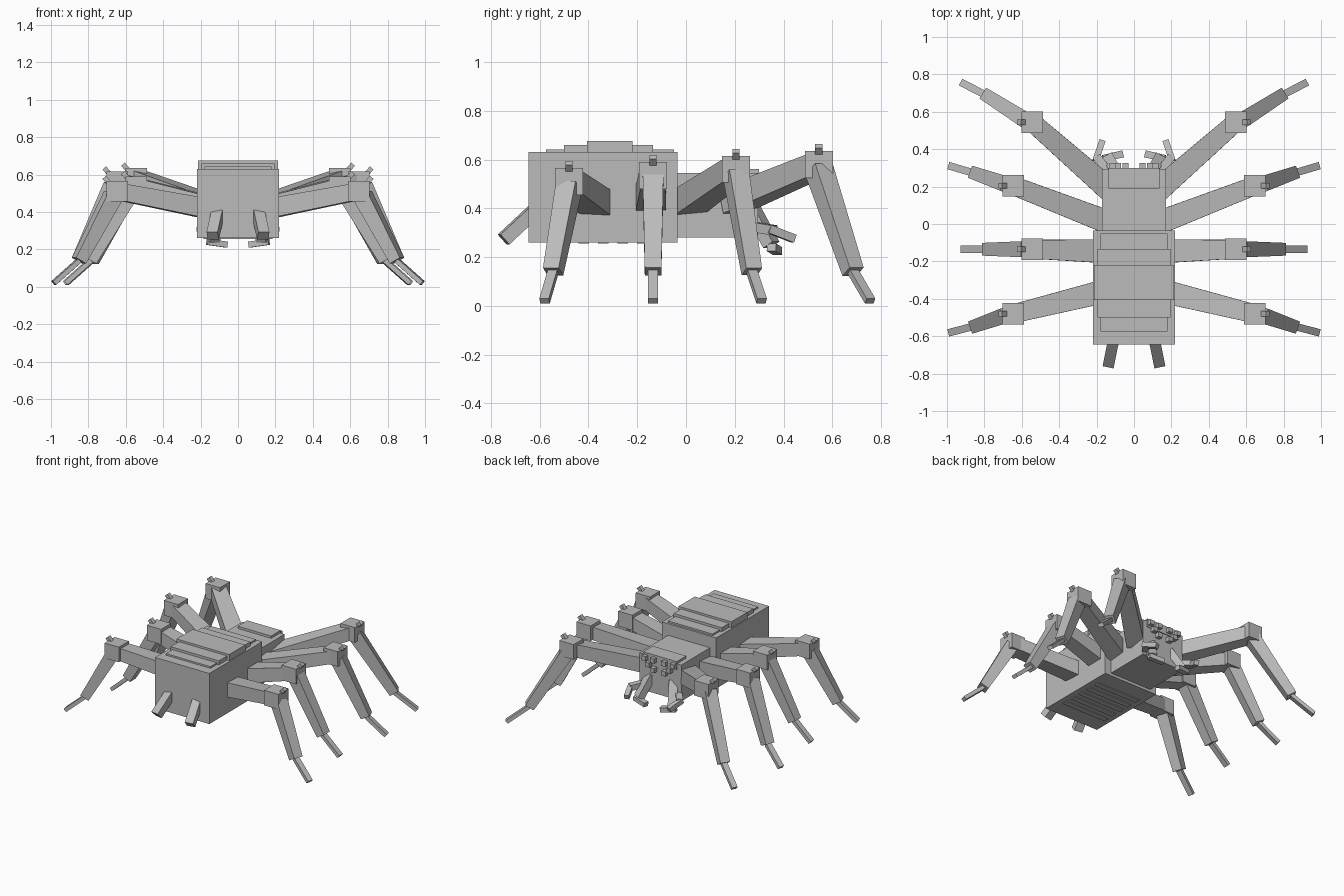
import bpy, bmesh
from mathutils import Vector

cube = bpy.data.objects.get("Cube")
if cube:
    bpy.data.objects.remove(cube)

grey = bpy.data.materials.new("plain_grey")
grey.use_nodes = True
grey.diffuse_color = (0.5, 0.5, 0.5, 1)
grey.node_tree.nodes["Principled BSDF"].inputs["Base Color"].default_value = (0.5, 0.5, 0.5, 1)


def bar(name, a, b, start, end=None):
    """Tapered box from a to b; start and end are (width, height)."""
    a, b = Vector(a), Vector(b)
    end = end or start
    d = (b - a).normalized()
    side = d.cross(Vector((0, 0, 1))).normalized()
    up = side.cross(d)
    bm = bmesh.new()
    bmesh.ops.create_cube(bm, size=1)
    for v in bm.verts:
        base, (w, h) = (a, start) if v.co.y < 0 else (b, end)
        v.co = base + side * v.co.x * w + up * v.co.z * h
    bmesh.ops.recalc_face_normals(bm, faces=bm.faces)
    mesh = bpy.data.meshes.new(name)
    bm.to_mesh(mesh)
    bm.free()
    mesh.materials.append(grey)
    obj = bpy.data.objects.new(name, mesh)
    bpy.context.collection.objects.link(obj)


def block(name, half_x, y0, y1, z0, z1, x=0):
    """Upright box centred on x."""
    z = (z0 + z1) / 2
    bar(name, (x, y0, z), (x, y1, z), (half_x * 2, z1 - z0))


# Body
block("abdomen", 0.22, -0.645, -0.035, 0.26, 0.63)
block("thorax", 0.17, -0.05, 0.295, 0.28, 0.545)
block("head_plate", 0.135, 0.19, 0.3, 0.5, 0.562)

# Stacked plates on the back
block("back_plate_low", 0.18, -0.575, -0.05, 0.62, 0.642)
block("back_plate_middle", 0.195, -0.5, -0.135, 0.62, 0.66)
block("back_plate_top", 0.213, -0.405, -0.22, 0.62, 0.675)

# Belly ridges
for i in range(5):
    y = -0.52 + i * 0.08
    block("belly_ridge", 0.18, y, y + 0.042, 0.255, 0.27)

# Legs: hip, knee, ankle, toe on the +x side
LEGS = {
    "front_leg": ((0.14, 0.19, 0.43), (0.545, 0.545, 0.58), (0.785, 0.685, 0.14), (0.92, 0.755, 0.02)),
    "second_leg": ((0.14, 0.01, 0.425), (0.645, 0.205, 0.56), (0.85, 0.27, 0.14), (0.985, 0.31, 0.02)),
    "third_leg": ((0.18, -0.145, 0.435), (0.545, -0.135, 0.535), (0.785, -0.135, 0.14), (0.92, -0.135, 0.02)),
    "rear_leg": ((0.18, -0.365, 0.42), (0.645, -0.48, 0.51), (0.85, -0.545, 0.14), (0.985, -0.58, 0.02)),
}

# Eye positions on the face (x, z)
EYES = ((0.115, 0.53), (0.045, 0.53), (0.085, 0.49), (0.045, 0.46))

for side, s in (("left", 1), ("right", -1)):
    def m(p):
        return (p[0] * s, p[1], p[2])

    for leg, (hip, knee, ankle, toe) in LEGS.items():
        n = f"{side}_{leg}"
        kx, ky, kz = knee
        bar(n + "_thigh", m(hip), m(knee), (0.125, 0.105), (0.1, 0.09))
        block(n + "_knee", 0.0575, ky - 0.0575, ky + 0.0575, kz - 0.055, kz + 0.055, kx * s)
        bar(n + "_shin", m((kx + 0.02, ky, kz - 0.02)), m(ankle), (0.085, 0.09), (0.068, 0.065))
        bar(n + "_foot", m(ankle), m(toe), (0.04, 0.026))
        bar(n + "_spike", m((kx + 0.035, ky, kz + 0.035)), m((kx + 0.07, ky, kz + 0.075)), (0.03, 0.026))

    # Spinnerets
    bar(side + "_spinneret", m((0.105, -0.6, 0.41)), m((0.135, -0.748, 0.272)), (0.06, 0.055))

    # Fangs
    bar(side + "_fang_base", m((0.09, 0.27, 0.4)), m((0.135, 0.35, 0.25)), (0.06, 0.05))
    bar(side + "_fang_tip", m((0.165, 0.35, 0.24)), m((0.06, 0.375, 0.225)), (0.038, 0.032))

    # Feelers beside the mouth
    bar(side + "_feeler_base", m((0.13, 0.27, 0.325)), m((0.2, 0.36, 0.31)), (0.045, 0.04))
    bar(side + "_feeler_tip", m((0.205, 0.34, 0.315)), m((0.17, 0.443, 0.275)), (0.034, 0.034))

    # Eyes
    for x, z in EYES:
        block(side + "_eye", 0.0165, 0.28, 0.327, z - 0.0165, z + 0.0165, x * s)
